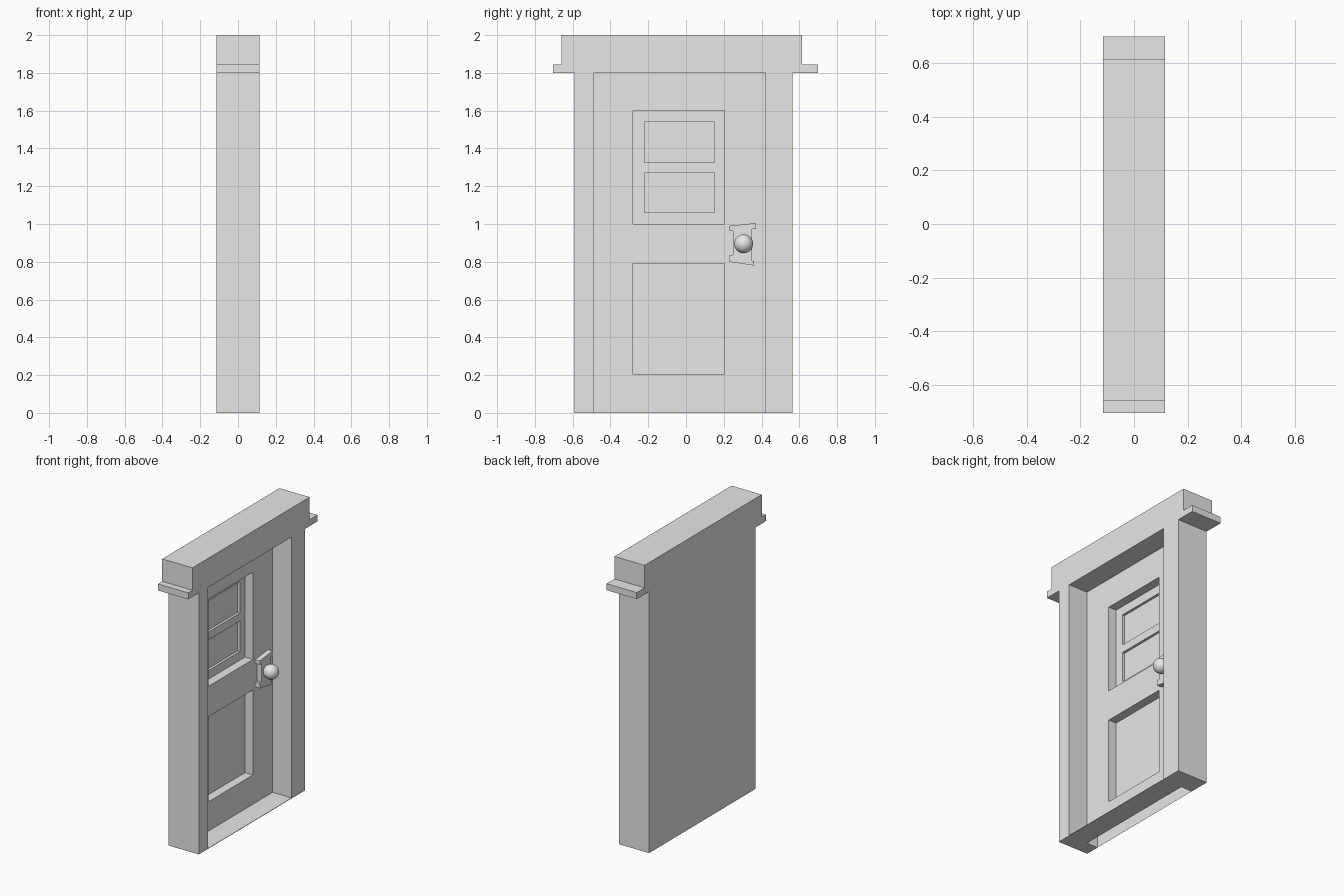
import bpy, bmesh, math

cube = bpy.data.objects.get("Cube")
if cube:
    bpy.data.objects.remove(cube, do_unlink=True)

grey = bpy.data.materials.new("plain grey")
grey.use_nodes = True
grey.diffuse_color = (0.8, 0.8, 0.8, 1)
grey.node_tree.nodes["Principled BSDF"].inputs["Base Color"].default_value = (0.8, 0.8, 0.8, 1)

BACK, FRONT = -0.115, 0.115      # whole frame depth
DOOR, PANEL, PANE = -0.03, -0.09, -0.107
LEFT, RIGHT, TOP = -0.49, 0.42, 1.8   # door opening


def finish(name, bm):
    bmesh.ops.recalc_face_normals(bm, faces=bm.faces)
    mesh = bpy.data.meshes.new(name)
    bm.to_mesh(mesh)
    bm.free()
    mesh.materials.append(grey)
    obj = bpy.data.objects.new(name, mesh)
    bpy.context.collection.objects.link(obj)
    return obj


def prism(name, outline, x0, x1):
    """Extrude a (y, z) outline along x."""
    bm = bmesh.new()
    face = bm.faces.new([bm.verts.new((x0, y, z)) for y, z in outline])
    new = bmesh.ops.extrude_face_region(bm, geom=[face])["geom"]
    verts = [v for v in new if isinstance(v, bmesh.types.BMVert)]
    bmesh.ops.translate(bm, verts=verts, vec=(x1 - x0, 0, 0))
    return finish(name, bm)


def rect(y0, y1, z0, z1):
    return [(y0, z0), (y1, z0), (y1, z1), (y0, z1)]


def stepped_door(name, levels):
    """Front of nested rectangles at given depths, hollow and open below."""
    ys = sorted({y for r, d in levels for y in r[:2]})
    zs = sorted({z for r, d in levels for z in r[2:]})

    def depth(i, j):
        d = BACK
        if 0 <= i < len(ys) - 1 and 0 <= j < len(zs) - 1:
            y, z = (ys[i] + ys[i + 1]) / 2, (zs[j] + zs[j + 1]) / 2
            for r, level in levels:
                if r[0] < y < r[1] and r[2] < z < r[3]:
                    d = level
        return d

    bm = bmesh.new()

    def quad(*points):
        bm.faces.new([bm.verts.new(p) for p in points])

    for i in range(len(ys)):
        for j in range(len(zs)):
            d, y, z = depth(i, j), ys[i], zs[j]
            inside_y, inside_z = i < len(ys) - 1, j < len(zs) - 1
            if inside_y and inside_z:
                for x in (d, BACK):
                    quad(*[(x, a, b) for a, b in rect(y, ys[i + 1], z, zs[j + 1])])
            side, below = depth(i - 1, j), depth(i, j - 1)
            if inside_z and side != d:
                quad((d, y, z), (d, y, zs[j + 1]), (side, y, zs[j + 1]), (side, y, z))
            if inside_y and j > 0 and below != d:
                quad((d, y, z), (d, ys[i + 1], z), (below, ys[i + 1], z), (below, y, z))
    bmesh.ops.remove_doubles(bm, verts=bm.verts, dist=0.0001)
    return finish(name, bm)


# Frame
prism("post_near", rect(-0.59, LEFT, 0, TOP), BACK, FRONT)
prism("post_far", rect(RIGHT, 0.565, 0, TOP), BACK, FRONT)
prism("header", [(-0.705, TOP), (0.70, TOP), (0.70, 1.845), (0.615, 1.845),
                 (0.615, 2), (-0.66, 2), (-0.66, 1.845), (-0.705, 1.845)], BACK, FRONT)
prism("sill", rect(LEFT, RIGHT, 0, 0.003), DOOR, FRONT)

# Door leaf with two sunken panels and two panes
stepped_door("door", [
    ((LEFT, RIGHT, 0, TOP), DOOR),
    ((-0.28, 0.205, 0.205, 0.79), PANEL),
    ((-0.28, 0.205, 1.0, 1.6), PANEL),
    ((-0.22, 0.15, 1.06, 1.27), PANE),
    ((-0.22, 0.15, 1.325, 1.54), PANE)])

# Crooked handle plate
prism("handle_plate", [(0.23, 0.80), (0.36, 0.78), (0.36, 0.805), (0.35, 0.805),
                       (0.35, 0.973), (0.37, 0.973), (0.37, 1.005), (0.23, 0.99),
                       (0.23, 0.963), (0.25, 0.963), (0.25, 0.836), (0.23, 0.836)],
      DOOR, 0.005)

# Knob
bpy.ops.mesh.primitive_uv_sphere_add(segments=32, ring_count=16, radius=0.05,
                                     location=(0.038, 0.305, 0.895))
knob = bpy.context.object
knob.name = "knob"
knob.data.materials.append(grey)
bpy.ops.object.shade_smooth_by_angle(angle=math.radians(30))
